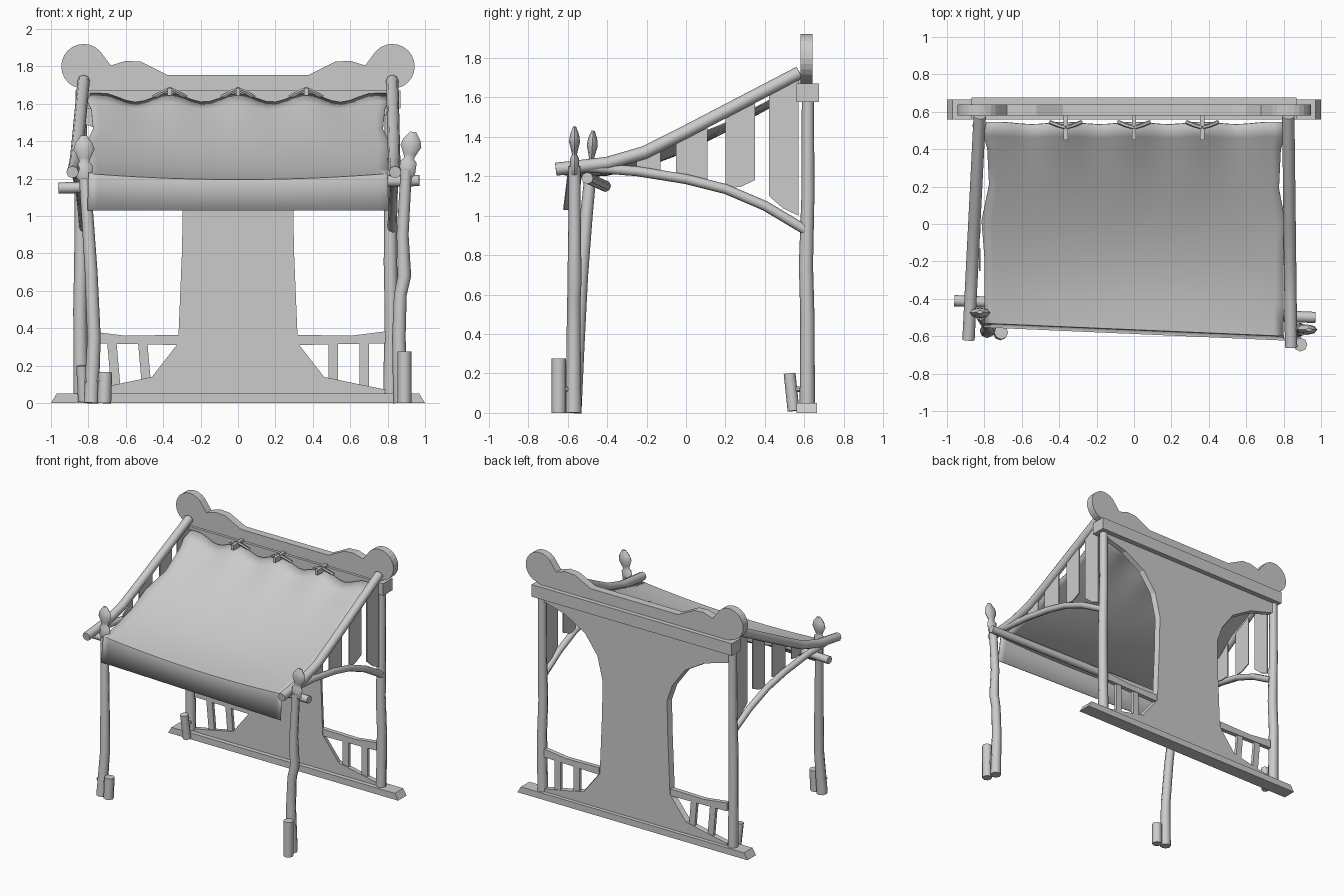
import bpy, bmesh, math
from mathutils import Vector

if "Cube" in bpy.data.objects:
    bpy.data.objects.remove(bpy.data.objects["Cube"])

grey = bpy.data.materials.new("plain_grey")
grey.use_nodes = True
grey.diffuse_color = (0.6, 0.6, 0.6, 1)
grey.node_tree.nodes["Principled BSDF"].inputs["Base Color"].default_value = (0.6, 0.6, 0.6, 1)


def finish(name, bm, smooth=True):
    bmesh.ops.recalc_face_normals(bm, faces=bm.faces)
    mesh = bpy.data.meshes.new(name)
    bm.to_mesh(mesh)
    bm.free()
    mesh.materials.append(grey)
    obj = bpy.data.objects.new(name, mesh)
    bpy.context.collection.objects.link(obj)
    if smooth:
        bpy.ops.object.select_all(action='DESELECT')
        obj.select_set(True)
        bpy.context.view_layer.objects.active = obj
        bpy.ops.object.shade_smooth_by_angle(angle=math.radians(50))
    return obj


def tube(name, path, radii, sides=8, flat=1.0):
    """Round pole along a path, with one radius or one per point; flat squashes it along y."""
    pts = [Vector(p) for p in path]
    if not isinstance(radii, list):
        radii = [radii] * len(pts)
    bm = bmesh.new()
    rings = []
    for i, p in enumerate(pts):
        d = (pts[min(i + 1, len(pts) - 1)] - pts[max(i - 1, 0)]).normalized()
        ref = Vector((1, 0, 0)) if abs(d.x) < 0.8 else Vector((0, 0, 1))
        u = d.cross(ref).normalized()
        v = d.cross(u)
        ring = []
        for k in range(sides):
            a = 2 * math.pi * k / sides
            offset = radii[i] * (u * math.cos(a) + v * math.sin(a))
            offset.y *= flat
            ring.append(bm.verts.new(p + offset))
        rings.append(ring)
    for r, s in zip(rings, rings[1:]):
        for k in range(sides):
            n = (k + 1) % sides
            bm.faces.new((r[k], r[n], s[n], s[k]))
    bm.faces.new(rings[0])
    bm.faces.new(rings[-1])
    return finish(name, bm)


def prism(name, pts, start, end, axis="y", end_pts=None):
    """Outline extruded along y (points x,z) or x (points y,z), optionally to a second outline."""
    bm = bmesh.new()
    place = (lambda p, d: (p[0], d, p[1])) if axis == "y" else (lambda p, d: (d, p[0], p[1]))
    a = [bm.verts.new(place(p, start)) for p in pts]
    b = [bm.verts.new(place(p, end)) for p in end_pts or pts]
    bm.faces.new(a)
    bm.faces.new(b)
    for k in range(len(a)):
        n = (k + 1) % len(a)
        bm.faces.new((a[k], a[n], b[n], b[k]))
    return finish(name, bm, False)


def mirrored(half):
    return half + [(-x, z) for x, z in reversed(half)]


def panel_outline(inset):
    """Waisted panel; the opening on the right is a little lower at the top."""
    waist = [(0.65, 0.1), (0.46, 0.14), (0.32, 0.32), (0.3, 0.8), (0.295, 1.05),
             (0.34, 1.24), (0.45, 1.39), (0.62, 1.49)]
    half = [(0.8, 0.04), (0.8, 0.07)] + [(x - inset, z) for x, z in waist] + [(0.82, 1.55), (0.82, 1.6)]
    other = [(-x, z - 0.06 if 1.2 < z < 1.58 else z) for x, z in reversed(half)]
    return half + other


# Back wall: base, panel with bevelled openings, top beam and carved crest
prism("base_beam", mirrored([(1, 0), (0.97, 0.05)]), 0.56, 0.665)
prism("back_panel", panel_outline(0), 0.595, 0.635, end_pts=panel_outline(0.015))
prism("top_beam", mirrored([(0.87, 1.575), (0.87, 1.67)]), 0.56, 0.675)
disc = [(0.825 + 0.12 * math.cos(math.radians(a)), 1.8 + 0.12 * math.sin(math.radians(a)))
        for a in range(-60, 151, 15)]
prism("crest_board", mirrored([(0.8, 1.665)] + disc + [(0.68, 1.805), (0.6, 1.83),
                              (0.52, 1.825), (0.38, 1.755)]), 0.58, 0.64)

for s, side in ((1, "left"), (-1, "right")):
    # Back posts, slightly crooked
    px = 0.815 if s > 0 else 0.84
    tube(side + "_back_post", [(s * px, 0.615, 0.03), (s * (px + 0.005), 0.615, 0.5),
                               (s * px, 0.608, 0.75), (s * px, 0.618, 1.1),
                               (s * px, 0.618, 1.6)], [0.039, 0.036, 0.036, 0.033, 0.031])
    # Low railing beside the panel
    prism(side + "_rail", [(s * 0.31, 0.31), (s * 0.8, 0.32), (s * 0.8, 0.385),
                           (s * 0.6, 0.36), (s * 0.31, 0.365)], 0.6, 0.635)
    lean = 0 if s > 0 else -0.022
    for x in (0.51, 0.675):
        prism(side + "_baluster", [(s * (x - 0.025), 0.33), (s * (x + 0.025), 0.33),
                                   (s * (x + lean + 0.025), 0.08),
                                   (s * (x + lean - 0.025), 0.08)], 0.605, 0.63)
    # Sloping rafter and curved brace
    out, tip = (0.84, -0.66) if s > 0 else (0.885, -0.62)
    slant = lambda y: s * (0.825 + (out - 0.825) * (0.575 - y) / (0.575 - tip))
    tube(side + "_rafter", [(slant(y), y, z) for y, z in (
        (0.575, 1.725), (-0.02, 1.415), (-0.21, 1.32), (-0.4, 1.265), (tip, 1.235))], 0.033)
    tube(side + "_brace", [(slant(y), y, z) for y, z in (
        (0.61, 0.925), (0.4, 1.05), (0.2, 1.135), (0, 1.185), (-0.25, 1.225), (-0.5, 1.245))], 0.025)
    # Cloth strips hanging from the rafter
    for y0, y1, z0, z1 in ((0.42, 0.57, 1.1, 1.0), (0.2, 0.35, 1.14, 1.18),
                           (-0.05, 0.11, 1.2, 1.18), (-0.25, -0.13, 1.24, 1.23)):
        top = lambda y: 1.42 + 0.53 * y
        prism(side + "_hanging_strip", [(y0, top(y0)), (y1, top(y1)), (y1, z1),
                                        ((y0 + y1) / 2, (z0 + z1) / 2 - 0.015), (y0, z0)],
              s * 0.82, s * 0.828, "x")

# Crooked front posts
tube("left_front_post", [(0.87, -0.57, 0), (0.86, -0.57, 0.35), (0.868, -0.568, 0.58),
                         (0.89, -0.565, 0.68), (0.88, -0.565, 0.9), (0.9, -0.565, 1.25)],
     [0.04, 0.036, 0.034, 0.036, 0.032, 0.03])
tube("right_front_post", [(-0.785, -0.57, 0), (-0.77, -0.55, 0.35), (-0.785, -0.53, 0.7),
                          (-0.805, -0.505, 1.0), (-0.82, -0.485, 1.2)],
     [0.04, 0.036, 0.034, 0.032, 0.03])

# Flat carved finials on the front posts
steps = ((0, 0.032), (0.02, 0.044), (0.08, 0.044), (0.1, 0.026), (0.12, 0.034),
         (0.165, 0.056), (0.2, 0.046), (0.24, 0.016))
for side, x, y, z, lean, back in (("left", 0.9, -0.565, 1.21, 0.15, 0),
                                  ("right", -0.82, -0.485, 1.19, -0.02, 0.06)):
    tube(side + "_finial", [(x + lean * h, y + back * h, z + h) for h, r in steps],
         [r for h, r in steps], flat=0.5)

# Short stakes pegged to the posts
for name, base, top, r, peg in (
        ("left_front_stake", (0.89, -0.645, 0), (0.89, -0.645, 0.275), 0.037, (0.87, -0.55, 0.12)),
        ("right_front_stake", (-0.715, -0.585, 0), (-0.71, -0.58, 0.165), 0.037, (-0.82, -0.57, 0.12)),
        ("right_back_stake", (-0.825, 0.545, 0.01), (-0.835, 0.525, 0.2), 0.03, (-0.83, 0.62, 0.12))):
    tube(name, [base, top], r)
    tube(name + "_peg", [(base[0], base[1], 0.12), peg], 0.014, 6)

# Cross bar under the front edge of the awning
tube("front_cross_bar", [(-0.96, -0.41, 1.15), (0, -0.455, 1.17), (0.97, -0.5, 1.19)], 0.03)

# Sagging awning with a front flap: y, z at the sides, half width, sag in the middle
profile = [(0.545, 1.655, 0.79, 0), (0.47, 1.61, 0.805, 0.01), (0.4, 1.57, 0.785, 0.02),
           (0.2, 1.465, 0.775, 0.04), (0, 1.38, 0.815, 0.055), (-0.2, 1.305, 0.8, 0.055),
           (-0.4, 1.25, 0.8, 0.045), (-0.563, 1.225, 0.8, 0.032), (-0.585, 1.03, 0.805, 0)]
bm = bmesh.new()
rows = []
for y, z, half, sag in profile:
    row = []
    for i in range(33):
        t = i / 16 - 1
        # the top edge dips between its ties, fading out down the cloth
        wave = 1 - math.cos(2 * math.pi * t * 0.8 / 0.365) if abs(t) < 0.92 else 0
        dip = 0.024 * wave * max(0, (y - 0.3) / 0.245)
        width = 0.8 + (half - 0.8) * t ** 6
        row.append(bm.verts.new((t * width, y - 0.25 * dip - 0.035 * t * (0.545 - y) / 1.13,
                                 z - sag * (1 - t * t) - dip)))
    rows.append(row)
for a, b in zip(rows, rows[1:]):
    for i in range(32):
        bm.faces.new((a[i], a[i + 1], b[i + 1], b[i]))
awning = finish("awning", bm)
thick = awning.modifiers.new("thickness", 'SOLIDIFY')
thick.thickness = 0.006
thick.offset = 0

# Hooks and cords holding the awning to the beam
for x in (-0.365, 0, 0.365):
    prism("awning_hook", [(x - 0.012, 1.645), (x + 0.012, 1.645),
                          (x + 0.012, 1.685), (x - 0.012, 1.685)], 0.45, 0.58)
    for s in (1, -1):
        tube("awning_cord", [(x, 0.515, 1.68), (x + s * 0.035, 0.525, 1.665),
                             (x + s * 0.085, 0.545, 1.635)], 0.011, 6)
